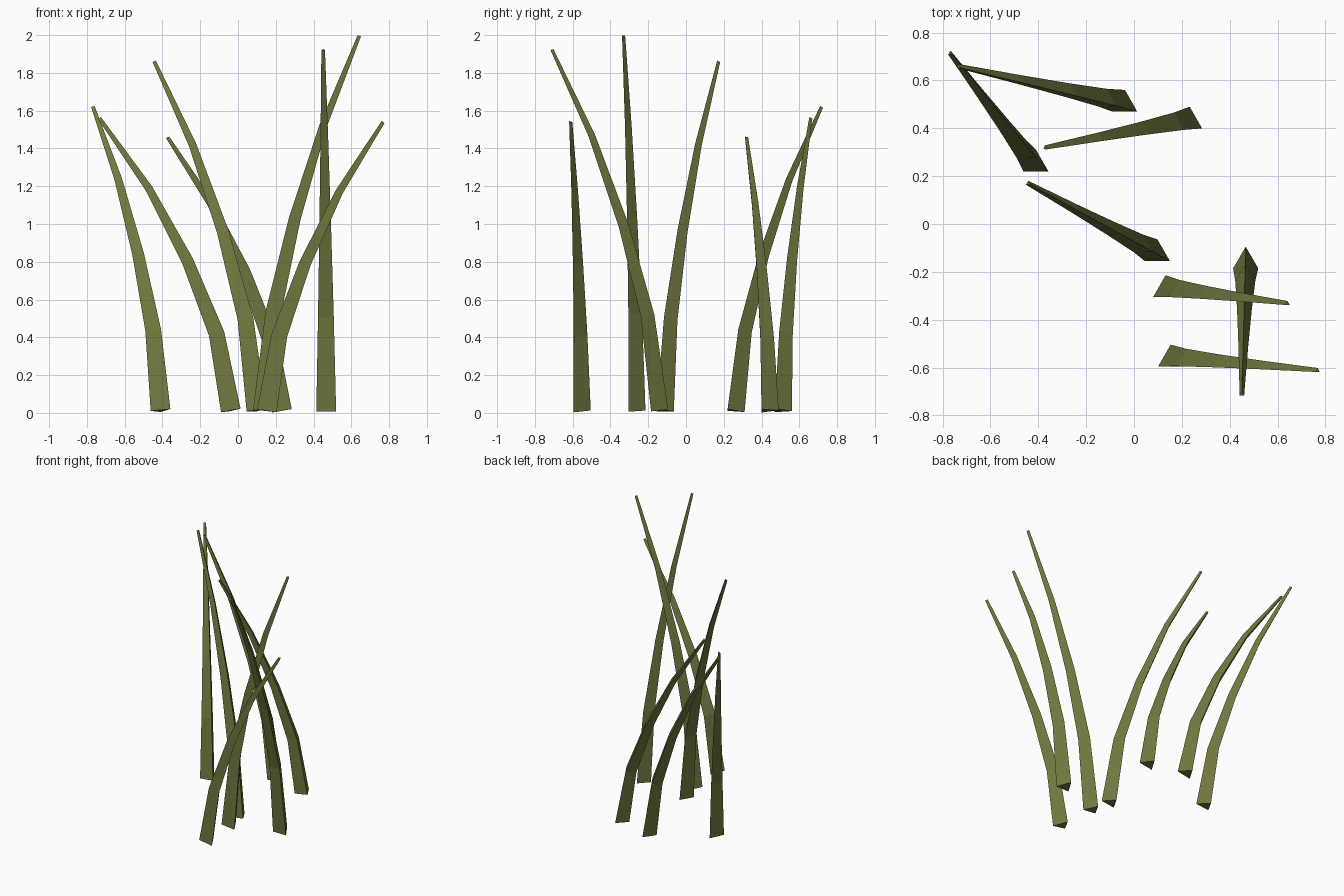
import bpy, bmesh, math
from mathutils import Vector

cube = bpy.data.objects.get("Cube")
if cube:
    bpy.data.objects.remove(cube, do_unlink=True)

# Single grass colour
green = bpy.data.materials.new("olive_green")
green.use_nodes = True
colour = (0.165, 0.185, 0.05, 1)
green.diffuse_color = colour
bsdf = green.node_tree.nodes["Principled BSDF"]
bsdf.inputs["Base Color"].default_value = colour
bsdf.inputs["Roughness"].default_value = 0.9

BASE_RADIUS, TIP_RADIUS, BASE_Z = 0.0606, 0.011, 0.012
LEAN = (0, 0.108, 0.33, 0.625, 1)     # share of sideways lean at each ring
RISE = (0, 0.262, 0.512, 0.76, 1)     # share of height at each ring


def blade(name, base, tip):
    """Tapered three-sided blade, bending from base to tip."""
    start = Vector((*base, BASE_Z))
    span = Vector(tip) - start
    path = [start + Vector((span.x * l, span.y * l, span.z * r))
            for l, r in zip(LEAN, RISE)]
    last = len(path) - 1
    bm = bmesh.new()
    rings = []
    for i, centre in enumerate(path):
        before = (centre - path[max(i - 1, 0)]).normalized()
        after = (path[min(i + 1, last)] - centre).normalized()
        turn = Vector((0, 0, 1)).rotation_difference(before + after)
        radius = BASE_RADIUS + (TIP_RADIUS - BASE_RADIUS) * i / last
        rings.append([
            bm.verts.new(centre + turn @ Vector((radius * math.cos(a), radius * math.sin(a), 0)))
            for a in (math.radians(d) for d in (90, 210, 330))])
    for low, high in zip(rings, rings[1:]):
        for k in range(3):
            n = (k + 1) % 3
            bm.faces.new((low[k], low[n], high[n], high[k]))
    bm.faces.new(rings[0][::-1])
    bm.faces.new(rings[-1])
    bmesh.ops.recalc_face_normals(bm, faces=bm.faces)
    mesh = bpy.data.meshes.new(name)
    bm.to_mesh(mesh)
    bm.free()
    mesh.materials.append(green)
    bpy.context.collection.objects.link(bpy.data.objects.new(name, mesh))


# Base (x, y) and tip (x, y, z) of each blade
blade("grass_blade_back_left_lean", (-0.41, 0.25), (-0.768, 0.715, 1.62))
blade("grass_blade_back_long_lean", (-0.038, 0.50), (-0.733, 0.658, 1.56))
blade("grass_blade_back_short", (0.233, 0.43), (-0.372, 0.318, 1.458))
blade("grass_blade_middle", (0.098, -0.125), (-0.443, 0.17, 1.86))
blade("grass_blade_tallest", (0.132, -0.275), (0.642, -0.333, 1.996))
blade("grass_blade_front_low", (0.153, -0.565), (0.768, -0.613, 1.54))
blade("grass_blade_forward", (0.467, -0.155), (0.451, -0.712, 1.922))
